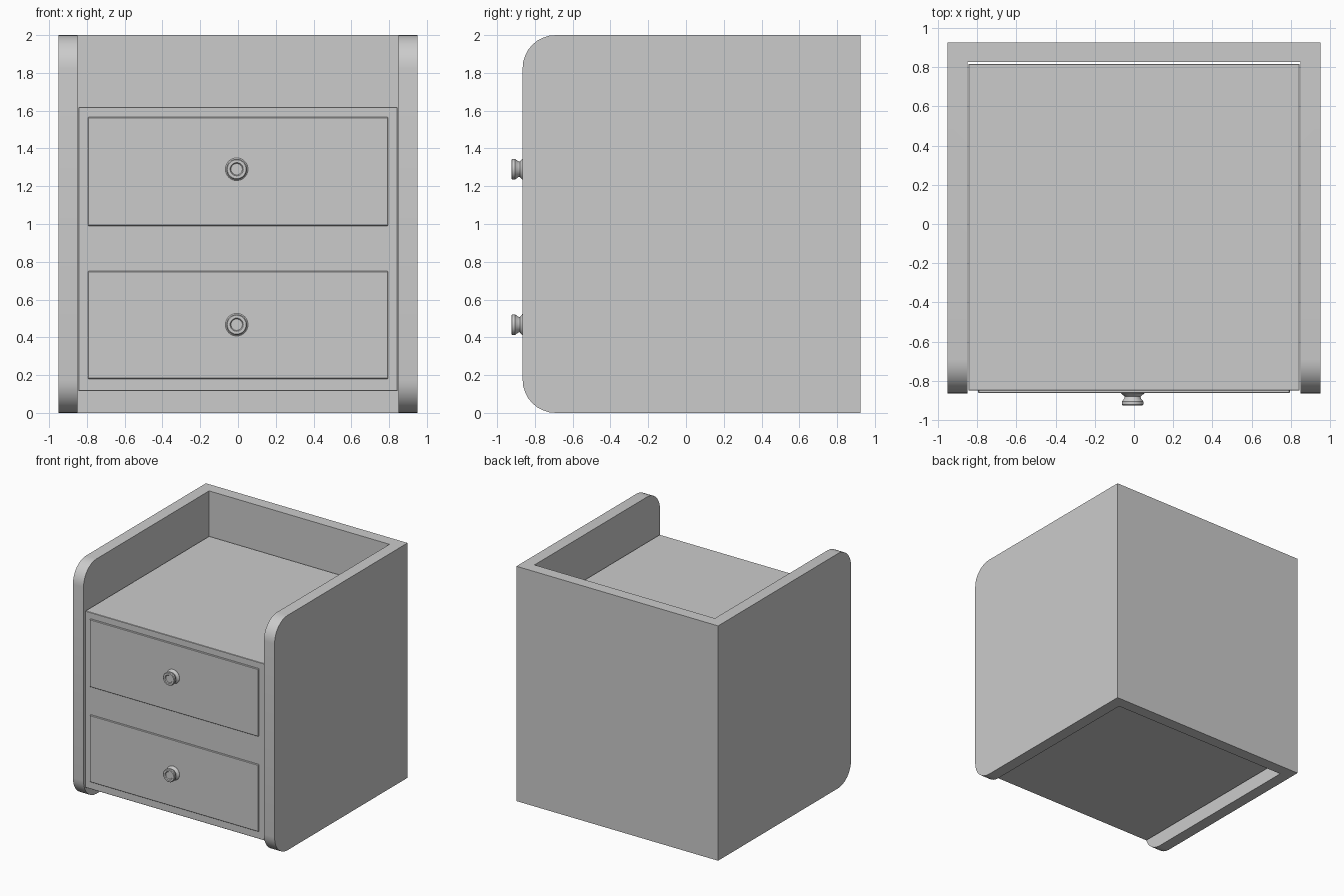
import bpy, bmesh
from math import pi, cos, sin, radians

if "Cube" in bpy.data.objects:
    bpy.data.objects.remove(bpy.data.objects["Cube"])


def finish(name, bm, smooth=False):
    bmesh.ops.recalc_face_normals(bm, faces=bm.faces)
    mesh = bpy.data.meshes.new(name)
    bm.to_mesh(mesh)
    bm.free()
    ob = bpy.data.objects.new(name, mesh)
    bpy.context.collection.objects.link(ob)
    if smooth:
        bpy.ops.object.select_all(action='DESELECT')
        ob.select_set(True)
        bpy.context.view_layer.objects.active = ob
        bpy.ops.object.shade_smooth_by_angle(angle=radians(35))
    return ob


def box(name, lo, hi, bevel):
    bm = bmesh.new()
    bmesh.ops.create_cube(bm, size=1)
    for v in bm.verts:
        v.co = [(a + b) / 2 + c * (b - a) for a, b, c in zip(lo, hi, v.co)]
    bmesh.ops.bevel(bm, geom=bm.edges[:], offset=bevel, segments=1, affect='EDGES')
    return finish(name, bm)


def knob(name, x, y, z):
    # (radius, distance out from the drawer): foot, waist, flared head, dished face
    profile = [(0.06, -0.01), (0.06, 0.003), (0.04, 0.02), (0.043, 0.03),
               (0.055, 0.045), (0.055, 0.06), (0.05, 0.065), (0.035, 0.065), (0.03, 0.058)]
    n = 32
    bm = bmesh.new()
    rings = [[bm.verts.new((x + r * cos(2 * pi * i / n), y - d, z + r * sin(2 * pi * i / n)))
              for i in range(n)] for r, d in profile]
    for a, b in zip(rings, rings[1:]):
        for i in range(n):
            j = (i + 1) % n
            bm.faces.new((a[i], a[j], b[j], b[i]))
    bm.faces.new(rings[0])
    bm.faces.new(rings[-1])
    finish(name, bm, True)


# Outer U-shaped shell: two sides and a back, with rounded front corners
FRONT, BACK = -0.865, 0.925
outline = [(-0.95, FRONT), (-0.85, FRONT), (-0.85, 0.825), (0.85, 0.825),
           (0.85, FRONT), (0.95, FRONT), (0.95, BACK), (-0.95, BACK)]
bm = bmesh.new()
face = bm.faces.new([bm.verts.new((x, y, 0)) for x, y in outline])
top = bmesh.ops.extrude_face_region(bm, geom=[face])['geom']
for v in top:
    if isinstance(v, bmesh.types.BMVert):
        v.co.z = 2
corners = [e for e in bm.edges
           if all(abs(v.co.y - FRONT) < 1e-4 for v in e.verts)
           and abs(e.verts[0].co.z - e.verts[1].co.z) < 1e-4]
bmesh.ops.bevel(bm, geom=corners, offset=0.175, segments=8, profile=0.5, affect='EDGES')
finish("cabinet_shell", bm, True)

# Inner carcass, raised off the floor with a hairline gap to the shell
box("cabinet_body", (-0.844, -0.85, 0.115), (0.844, 0.816, 1.62), 0.003)

# Two drawers with round pulls
for label, z0, z1, zk in (("lower", 0.18, 0.75, 0.467), ("upper", 0.99, 1.566, 1.29)):
    box(label + "_drawer_front", (-0.795, -0.862, z0), (0.795, -0.80, z1), 0.004)
    knob(label + "_drawer_knob", -0.007, -0.86, zk)
